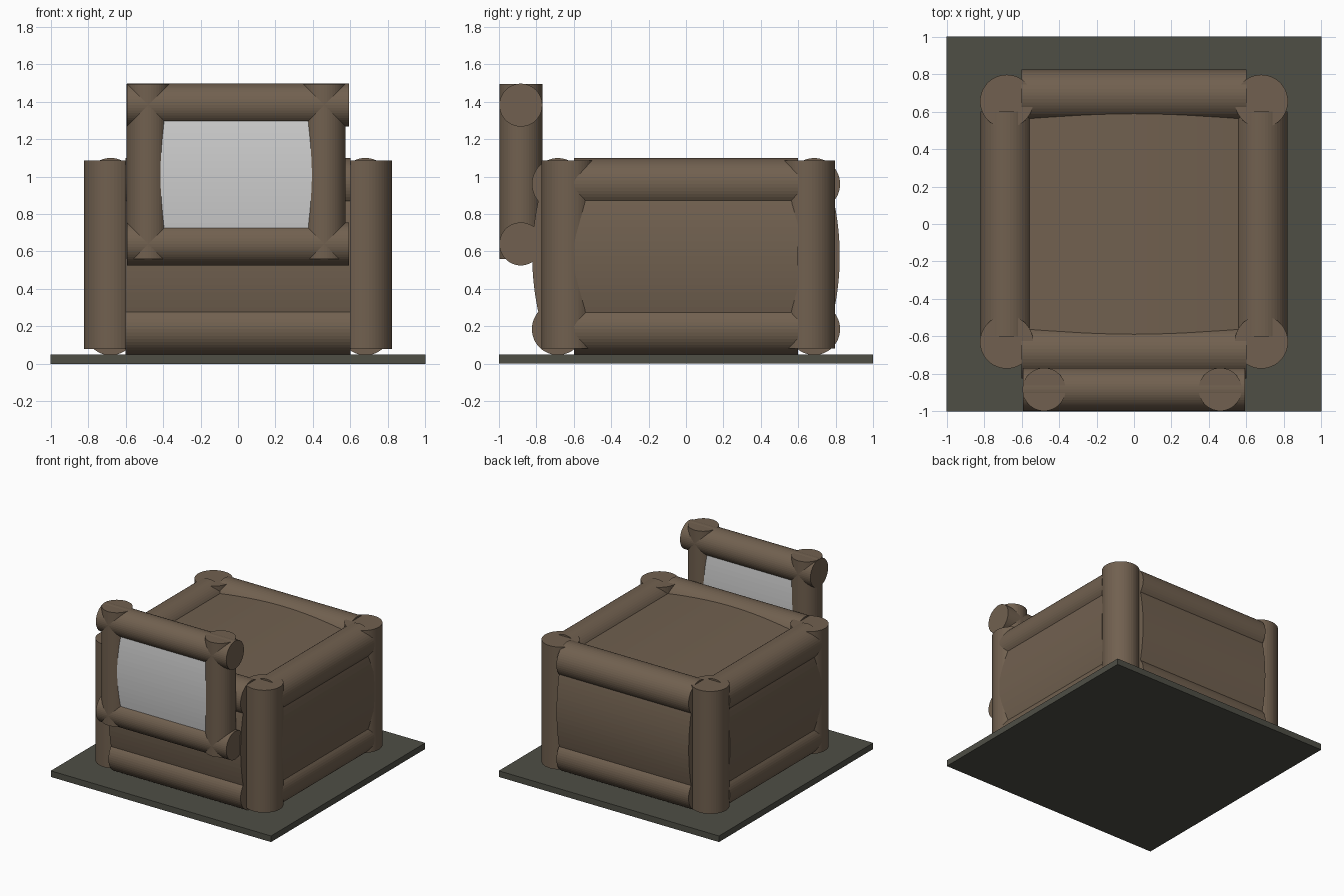
import bpy, bmesh
from mathutils import Matrix, Vector

if "Cube" in bpy.data.objects:
    bpy.data.objects.remove(bpy.data.objects["Cube"])


def material(name, rgb):
    m = bpy.data.materials.new(name)
    m.diffuse_color = (*rgb, 1)
    m.use_nodes = True
    m.node_tree.nodes["Principled BSDF"].inputs["Base Color"].default_value = m.diffuse_color
    return m


BROWN = material("brown", (0.165, 0.118, 0.079))
DARK = material("dark olive grey", (0.077, 0.077, 0.060))
GREY = material("light grey", (0.62, 0.62, 0.62))


def finish(name, bm, mat):
    bmesh.ops.recalc_face_normals(bm, faces=bm.faces[:])
    me = bpy.data.meshes.new(name)
    bm.to_mesh(me)
    bm.free()
    me.materials.append(mat)
    ob = bpy.data.objects.new(name, me)
    bpy.context.collection.objects.link(ob)
    return ob


def tube(name, a, b, r):
    """Round solid bar from a to b."""
    a, b = Vector(a), Vector(b)
    d = b - a
    bm = bmesh.new()
    rot = d.to_track_quat('Z', 'Y').to_matrix().to_4x4()
    bmesh.ops.create_cone(bm, cap_ends=True, segments=48, radius1=r, radius2=r,
                          depth=d.length, matrix=Matrix.Translation((a + b) / 2) @ rot)
    return finish(name, bm, BROWN)


def panel(name, crown, normal, across, half, sag, along, length, mat,
          thick=0.1, both=False):
    """Slab bulging towards normal, arched in the across direction."""
    c, n, u, w = map(Vector, (crown, normal, across, along))
    steps = 20
    ts = [-1 + 2 * i / steps for i in range(steps + 1)]
    prof = [(t * half, -sag * t * t) for t in ts]
    if both:
        prof += [(x, -thick - y) for x, y in reversed(prof)]
    else:
        prof += [(half, -thick), (-half, -thick)]
    bm = bmesh.new()
    vs = [bm.verts.new(c + u * x + n * y - w * length) for x, y in prof]
    f = bm.faces.new(vs)
    ext = bmesh.ops.extrude_face_region(bm, geom=[f])
    bmesh.ops.translate(bm, vec=w * length * 2,
                        verts=[g for g in ext['geom'] if isinstance(g, bmesh.types.BMVert)])
    return finish(name, bm, mat)


# base plate
bm = bmesh.new()
bmesh.ops.create_cube(bm, size=1, matrix=Matrix.Translation((0, 0, 0.025))
                      @ Matrix.Diagonal((2, 2, 0.05, 1)))
finish("base_plate", bm, DARK)

# body: corner posts, rails and bulging walls
for sx, side in ((-1, "left"), (1, "right")):
    for y, end in ((-0.63, "front"), (0.655, "back")):
        tube(f"post_{end}_{side}", (sx * 0.68, y, 0.08), (sx * 0.68, y, 1.085), 0.142)
    for z, lvl in ((0.185, "lower"), (0.96, "upper")):
        tube(f"{lvl}_rail_{side}", (sx * 0.68, -0.6, z), (sx * 0.68, 0.6, z), 0.139)
    panel(f"wall_{side}", (sx * 0.82, 0, 0.575), (sx, 0, 0), (0, 0, 1), 0.39, 0.055,
          (0, 1, 0), 0.6, BROWN)
for sy, end in ((-1, "front"), (1, "back")):
    for z, lvl in ((0.185, "lower"), (0.96, "upper")):
        tube(f"{lvl}_rail_{end}", (-0.6, sy * 0.685, z), (0.6, sy * 0.685, z), 0.139)
    panel(f"wall_{end}", (0, sy * 0.822, 0.575), (0, sy, 0), (0, 0, 1), 0.39, 0.055,
          (1, 0, 0), 0.6, BROWN)
panel("roof_panel", (0, 0, 1.06), (0, 0, 1), (1, 0, 0), 0.68, 0.05,
      (0, 1, 0), 0.66, BROWN)

# front screen: round frame with a pale bulging pane
Y = -0.883
for x, side in ((-0.48, "left"), (0.46, "right")):
    tube(f"screen_post_{side}", (x, Y, 0.56), (x, Y, 1.495), 0.115)
for z, lvl in ((0.64, "lower"), (1.382, "upper")):
    tube(f"screen_rail_{lvl}", (-0.592, Y, z), (0.592, Y, z), 0.115)
panel("screen_pane", (-0.01, Y - 0.094, 1.01), (0, -1, 0), (0, 0, 1), 0.37, 0.029,
      (1, 0, 0), 0.46, GREY, thick=0.188, both=True)
